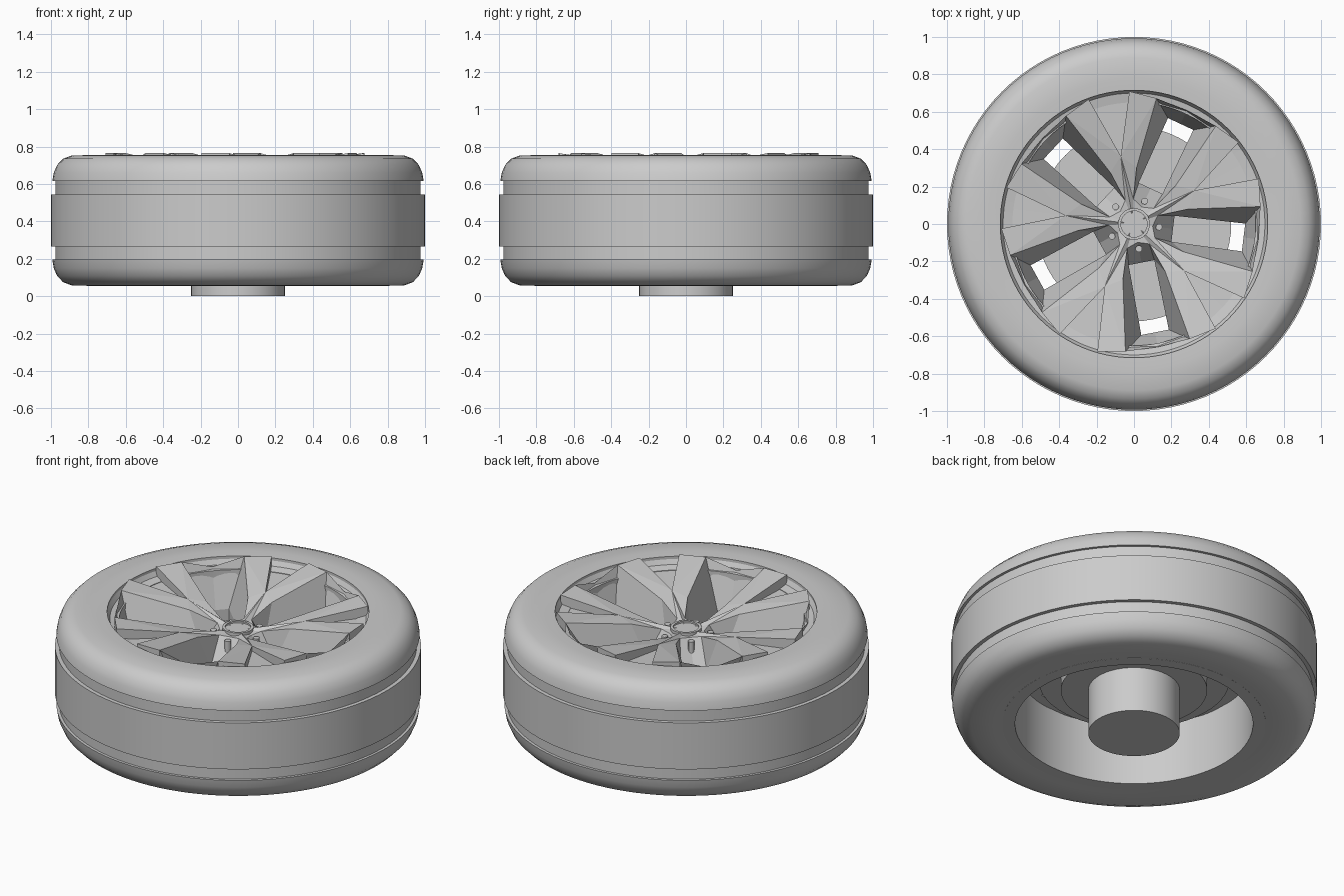
import bpy, bmesh, math
from mathutils import Matrix, Vector

old = bpy.data.objects.get("Cube")
if old:
    bpy.data.objects.remove(old, do_unlink=True)

grey = bpy.data.materials.new("light_grey")
grey.use_nodes = True
grey.diffuse_color = (0.6, 0.6, 0.6, 1)
grey.node_tree.nodes["Principled BSDF"].inputs["Base Color"].default_value = (0.6, 0.6, 0.6, 1)


def finish(name, bm, smooth=True):
    bmesh.ops.remove_doubles(bm, verts=bm.verts, dist=0.0005)
    bmesh.ops.recalc_face_normals(bm, faces=bm.faces)
    mesh = bpy.data.meshes.new(name)
    bm.to_mesh(mesh)
    bm.free()
    mesh.materials.append(grey)
    ob = bpy.data.objects.new(name, mesh)
    bpy.context.collection.objects.link(ob)
    if smooth:
        bpy.ops.object.select_all(action='DESELECT')
        ob.select_set(True)
        bpy.context.view_layer.objects.active = ob
        bpy.ops.object.shade_smooth_by_angle(angle=math.radians(30))
    return ob


def lathe(name, profile, steps=96, closed=True):
    """Spin a (radius, height) profile around the z axis."""
    bm = bmesh.new()
    vs = [bm.verts.new((r, 0, z)) for r, z in profile]
    es = [bm.edges.new(p) for p in zip(vs, vs[1:])]
    if closed:
        es.append(bm.edges.new((vs[-1], vs[0])))
    bmesh.ops.spin(bm, geom=vs + es, cent=(0, 0, 0), axis=(0, 0, 1),
                   angle=math.tau, steps=steps, use_duplicate=False)
    return finish(name, bm)


def cylinder(name, radius, z0, z1, x=0, y=0, segments=64):
    bm = bmesh.new()
    bmesh.ops.create_cone(bm, cap_ends=True, segments=segments, radius1=radius,
                          radius2=radius, depth=z1 - z0,
                          matrix=Matrix.Translation((x, y, (z0 + z1) / 2)))
    return finish(name, bm)


# Tyre: half of the tread and shoulder, mirrored about the middle height
MID = 0.405
half = [(1.0, 0.14), (0.977, 0.14), (0.977, 0.21), (0.993, 0.21), (0.985, 0.255),
        (0.967, 0.297), (0.935, 0.33), (0.89, 0.347), (0.78, 0.35), (0.715, 0.347)]
lathe("tyre", [(r, MID + h) for r, h in half] + [(r, MID - h) for r, h in reversed(half)])

# Rim barrel, open towards the back
lathe("rim_barrel", [(0.72, 0.745), (0.70, 0.71), (0.65, 0.70), (0.65, 0.057), (0.72, 0.057)])

# Axle, hub drum and brake disc
cylinder("axle", 0.25, 0, 0.28)
cylinder("hub_drum", 0.40, 0.27, 0.34)
cylinder("brake_disc", 0.52, 0.33, 0.37)


# Spoked wheel face: one sector holds a forked spoke between two half windows
SLOT_Z, BACK_Z = 0.49, 0.42


def top(r):
    return 0.64 + 0.125 * max(0, min(1, (r - 0.1) / 0.47))


def polar(r, deg, z):
    a = math.radians(deg)
    return Vector((r * math.cos(a), r * math.sin(a), z))


def window(u, v, z=None):
    """Point u along the window axis, v sideways towards the spoke."""
    a = math.radians(36)
    z = top(math.hypot(u, v)) if z is None else z
    return Vector((u * math.cos(a) + v * math.sin(a), u * math.sin(a) - v * math.cos(a), z))


def lower(p, z):
    return Vector((p.x, p.y, z))


def half_sector():
    centre = Vector((0, 0, 0.64))
    hub = window(0.10, 0)
    p1, p2, p3 = window(0.12, 0.06), window(0.28, 0.115), window(0.66, 0.175)
    apex, fork = polar(0.37, 0, top(0.37)), polar(0.71, 9, top(0.71))
    s0, s1 = window(0.21, 0, SLOT_Z), window(0.21, 0.07, SLOT_Z)
    s2, s3 = window(0.59, 0.075, SLOT_Z), window(0.59, 0, SLOT_Z)
    end = window(0.67, 0, 0.715)
    slot = [s0, s1, s2, s3]
    b0, b1, b2, b3 = [lower(p, BACK_Z) for p in slot]
    n0, n1, n2 = lower(apex, apex.z - 0.03), lower(fork, 0.70), polar(0.71, 0, 0.70)
    r0, r1, r2 = [polar(0.655, d, BACK_Z) for d in (36, 18, 0)]
    faces = [
        (centre, hub, p1), (centre, p1, apex), (apex, p1, p2), (apex, p2, p3), (apex, p3, fork),
        (hub, p1, s1, s0), (p1, p2, s1), (p2, p3, s2, s1), (p3, end, s3, s2),
        (apex, fork, n1, n0), (n0, n1, n2), (p3, fork, n1, lower(p3, 0.69)),
        (lower(centre, BACK_Z), b0, b1), (lower(centre, BACK_Z), b1, r2),
        (b1, b2, r1, r2), (b2, b3, r0, r1)]
    faces += [(a, b, lower(b, BACK_Z), lower(a, BACK_Z)) for a, b in zip(slot, slot[1:])]
    return faces


bm = bmesh.new()
for k in range(5):
    turn = Matrix.Rotation(math.radians(29 + 72 * k), 3, 'Z')
    for side in (1, -1):
        for face in half_sector():
            bm.faces.new([bm.verts.new(turn @ Vector((p.x, p.y * side, p.z))) for p in face])
finish("wheel_spokes", bm, smooth=False)

# Centre cap with a raised lip, and the bolts around it
cylinder("centre_cap", 0.07, 0.60, 0.65, segments=32)
lathe("centre_cap_lip", [(0.07, 0.62), (0.07, 0.66), (0.085, 0.66), (0.085, 0.62)], 32)
for k in range(5):
    p = polar(0.135, 65 + 72 * k, 0)
    cylinder(f"wheel_bolt_{k + 1}", 0.018, 0.55, 0.635, p.x, p.y, 12)
